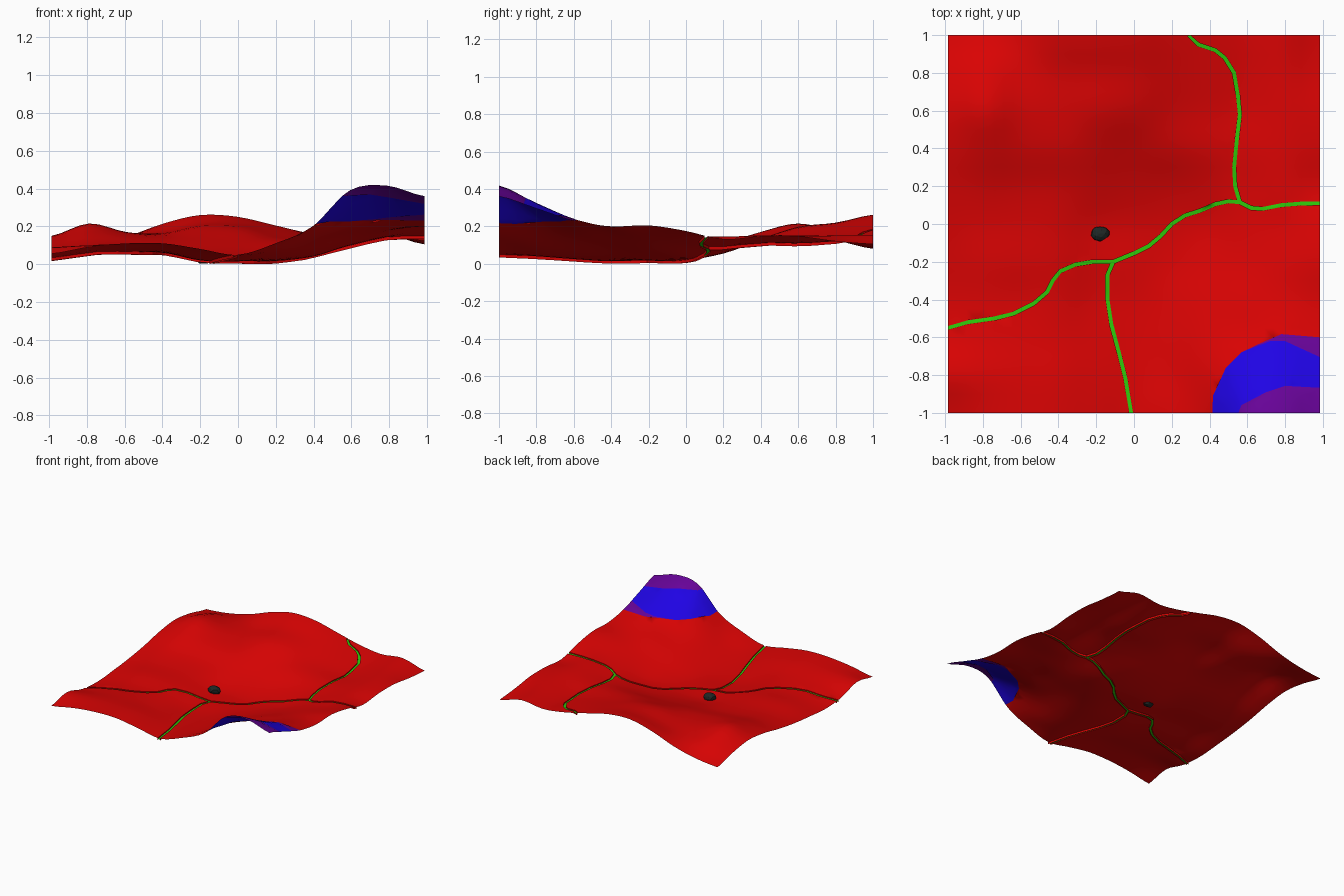
import bpy, bmesh, random
from mathutils import Vector
from mathutils.geometry import delaunay_2d_cdt

if "Cube" in bpy.data.objects:
    bpy.data.objects.remove(bpy.data.objects["Cube"])

HX, HY = 0.985, 1.0      # half sizes of the sheet
HALF_W = 0.01            # half width of a stream
DROP = 0.008             # depth of the water below the land
N = 40                   # grid cells per side

# Control heights in hundredths, rows from front to back, columns left to right
H = [
    [5.5, 9, 11, 11, 8, 5, 11, 20, 39, 41.5, 36],
    [9, 10, 10.5, 10, 6.5, 4, 8, 18.5, 29, 32.5, 29.5],
    [4, 7, 8, 7, 4, 2.5, 6, 14, 20, 24, 23],
    [2.5, 6, 6.5, 6, 2, 1.5, 4, 10, 16, 19, 20],
    [4, 7.5, 8, 6.5, 2.5, 2, 2, 6, 12, 17, 20.5],
    [6, 8, 8, 6.5, 2.5, 2, 2, 4, 10, 14.5, 17.5],
    [9, 11, 10, 8.5, 7, 6, 5.5, 7, 10, 14.5, 13],
    [13, 17, 15, 13.5, 13.5, 12.5, 12, 11.5, 11.5, 15, 14.5],
    [15, 21.5, 17, 16, 19.5, 19, 15, 12.5, 11, 15, 14.5],
    [12.5, 17, 15.5, 17.5, 21.5, 21.5, 18, 14.5, 12, 15, 12],
    [8, 10, 14.5, 21.5, 26, 25, 20.5, 16, 13.5, 15.5, 10.5],
]

MAIN_STREAM = [
    (-1, -.55), (-.88, -.52), (-.74, -.5), (-.64, -.475), (-.53, -.42), (-.46, -.36),
    (-.43, -.3), (-.39, -.25), (-.31, -.215), (-.22, -.2), (-.11, -.2), (0, -.155),
    (.08, -.115), (.14, -.065), (.2, 0), (.27, .045), (.35, .07), (.43, .105),
    (.5, .12), (.56, .115), (.62, .085), (.68, .08), (.78, .1), (.88, .108), (1, .11)]
FRONT_STREAM = [(-.11, -.2), (-.14, -.27), (-.14, -.4), (-.12, -.53), (-.08, -.68),
                (-.045, -.82), (-.015, -1)]
BACK_STREAM = [(.29, 1), (.34, .95), (.43, .92), (.48, .88), (.53, .8), (.55, .68),
               (.56, .58), (.545, .45), (.53, .3), (.535, .2), (.56, .115)]
STREAMS = [MAIN_STREAM, FRONT_STREAM, BACK_STREAM]
# Colour borders of the hill: each zone lies in front of its line
BLUE_LINE = [(.415, -1), (.418, -.91), (.487, -.76), (.567, -.68), (.72, -.62), (.8, -.62), (1, -.705)]
RIM_LINE = [(.567, -.68), (.65, -.64), (.78, -.583), (1, -.6)]
CAP_LINE = [(.553, -1), (.567, -.96), (.7, -.89), (.8, -.857), (1, -.867)]


def clamp(p):
    return Vector((max(-HX, min(HX, p[0])), max(-HY, min(HY, p[1]))))


def spline(p, t):
    i = min(int(t), 9)
    f = t - i
    a, b, c, d = (p[max(0, min(10, i + k))] for k in (-1, 0, 1, 2))
    return b + .5 * f * (c - a + f * (2 * a - 5 * b + 4 * c - d + f * (3 * (b - c) + d - a)))


def height(x, y):
    tx, ty = max(0, (x / HX + 1) * 5), max(0, (y / HY + 1) * 5)
    return max(.01, spline([spline(r, tx) for r in H], ty) / 100)


def in_front(line, x, y):
    for (x0, y0), (x1, y1) in zip(line, line[1:]):
        if x0 <= x <= x1:
            return y < y0 + (y1 - y0) * (x - x0) / (x1 - x0)
    return False


def in_stream(p):
    for path in STREAMS:
        for a, b in zip(path, path[1:]):
            a, b = Vector(a), Vector(b)
            t = max(0, min(1, (p - a).dot(b - a) / (b - a).length_squared))
            if (a + t * (b - a) - p).length < HALF_W:
                return True
    return False


def material(name, rgb):
    m = bpy.data.materials.new(name)
    m.diffuse_color = (*rgb, 1)
    m.use_nodes = True
    m.node_tree.nodes["Principled BSDF"].inputs["Base Color"].default_value = m.diffuse_color
    return m


red = material("lowland red", (.71, .001, .001))
blue = material("slope blue", (.014, .001, .78))
purple = material("summit purple", (.135, .001, .31))
green = material("stream green", (.027, .58, .003))
dark = material("rock dark", (.013, .02, .018))

# Flat layout: grid points, sheet outline, colour borders and stream banks
pts, edges = [], []


def add_path(path, closed=False):
    n = len(pts)
    pts.extend(clamp(p) for p in path)
    edges.extend((n + i, n + i + 1) for i in range(len(path) - 1))
    if closed:
        edges.append((n + len(path) - 1, n))


add_path([(-HX, -HY), (HX, -HY), (HX, HY), (-HX, HY)], True)
for i in range(N + 1):
    for j in range(N + 1):
        pts.append(Vector((HX * (2 * i / N - 1), HY * (2 * j / N - 1))))
for line in (BLUE_LINE, RIM_LINE, CAP_LINE):
    add_path(line)
for path in STREAMS:
    vs = [Vector(p) for p in path]
    left, right = [], []
    for i, p in enumerate(vs):
        t = (vs[min(i + 1, len(vs) - 1)] - vs[max(i - 1, 0)]).normalized()
        side = Vector((-t.y, t.x)) * HALF_W
        left.append(p + side)
        right.append(p - side)
    add_path(left + right[::-1], True)

verts, _, faces, *_ = delaunay_2d_cdt(pts, edges, [], 0, 1e-5)


def add_object(name, coords, polys, mats, rule, smooth):
    me = bpy.data.meshes.new(name)
    me.from_pydata(coords, [], polys)
    for m in mats:
        me.materials.append(m)
    for p in me.polygons:
        p.material_index = rule(p.center.x, p.center.y)
        p.use_smooth = smooth
    bpy.context.collection.objects.link(bpy.data.objects.new(name, me))


def make_sheet(name, tris, drop, mats, rule):
    used = sorted({i for f in tris for i in f})
    index = {v: k for k, v in enumerate(used)}
    coords = [(verts[i].x, verts[i].y, height(*verts[i]) - drop) for i in used]
    add_object(name, coords, [[index[i] for i in f] for f in tris], mats, rule, True)


def zone(x, y):
    if in_front(CAP_LINE, x, y):
        return 2
    if in_front(BLUE_LINE, x, y):
        return 1
    return 2 if in_front(RIM_LINE, x, y) else 0


def plain(x, y):
    return 0


# Terrain with slots, and streams lying just below them
land, water = [], []
for f in faces:
    c = sum((verts[i] for i in f), Vector((0, 0))) / len(f)
    (water if in_stream(c) else land).append(f)
make_sheet("terrain", land, 0, [red, blue, purple], zone)
make_sheet("streams", water, DROP, [green], plain)

# Stream banks: low walls along every edge shared by land and water
land_edges = {(f[k - 1], f[k]) for f in land for k in range(len(f))}
coords, walls = [], []
for f in water:
    for k in range(len(f)):
        a, b = f[k - 1], f[k]
        if (b, a) in land_edges:
            n = len(coords)
            for i, low in ((a, 0), (b, 0), (b, 1), (a, 1)):
                x, y = verts[i]
                coords.append((x, y, max(0, height(x, y) - 2 * DROP * low)))
            walls.append((n, n + 1, n + 2, n + 3))
add_object("stream_banks", coords, walls, [red], plain, False)

# Rock: a faceted, slightly irregular lump
random.seed(4)
bm = bmesh.new()
bmesh.ops.create_icosphere(bm, subdivisions=2, radius=1)
for v in bm.verts:
    v.co *= random.uniform(.88, 1.08)
    v.co = Vector((v.co.x * .05, v.co.y * .04, v.co.z * .035))
me = bpy.data.meshes.new("rock")
bm.to_mesh(me)
bm.free()
me.materials.append(dark)
rock = bpy.data.objects.new("rock", me)
rock.location = (-.18, -.05, .036)
bpy.context.collection.objects.link(rock)
